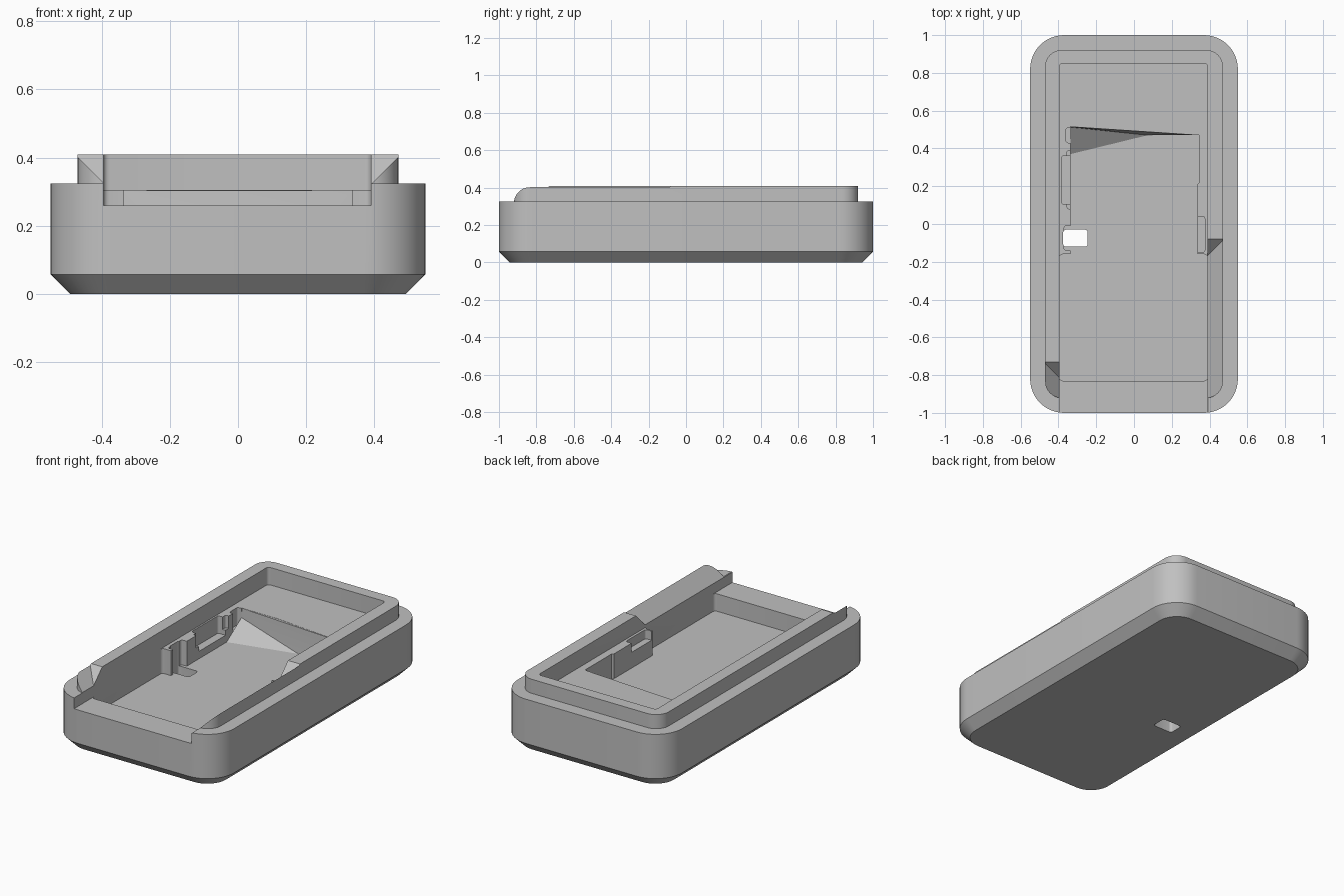
import bpy, bmesh, math
from mathutils import Vector

default = bpy.data.objects.get("Cube")
if default:
    bpy.data.objects.remove(default, do_unlink=True)

grey = bpy.data.materials.new("plain_grey")
grey.use_nodes = True
COLOUR = (0.53, 0.53, 0.53, 1)
grey.diffuse_color = COLOUR
grey.node_tree.nodes["Principled BSDF"].inputs["Base Color"].default_value = COLOUR


def finish(bm, name):
    bmesh.ops.recalc_face_normals(bm, faces=bm.faces[:])
    mesh = bpy.data.meshes.new(name)
    bm.to_mesh(mesh)
    bm.free()
    mesh.materials.append(grey)
    obj = bpy.data.objects.new(name, mesh)
    bpy.context.collection.objects.link(obj)
    return obj


def rounded_rect(x0, x1, y0, y1, r, steps=12):
    """Counter-clockwise outline with rounded corners."""
    corners = [(x1 - r, y1 - r), (x0 + r, y1 - r), (x0 + r, y0 + r), (x1 - r, y0 + r)]
    pts = []
    for quarter, (cx, cy) in enumerate(corners):
        for i in range(steps + 1):
            a = math.pi / 2 * (quarter + i / steps)
            pts.append((cx + r * math.cos(a), cy + r * math.sin(a)))
    return pts


def loft(name, rings):
    """Solid through (outline, z) rings that share a point count."""
    bm = bmesh.new()
    loops = [[bm.verts.new((x, y, z)) for x, y in pts] for pts, z in rings]
    n = len(loops[0])
    for low, high in zip(loops, loops[1:]):
        for i in range(n):
            j = (i + 1) % n
            bm.faces.new((low[i], low[j], high[j], high[i]))
    bm.faces.new(loops[0][::-1])
    bm.faces.new(loops[-1])
    return finish(bm, name)


def prism(name, pts, z0, z1):
    return loft(name, [(pts, z0), (pts, z1)])


def pocket(x0, x1, y0, y1, z0, z1, r=0.012):
    return prism("pocket_cutter", rounded_rect(x0, x1, y0, y1, r, 4), z0, z1)


def hull(name, pts):
    bm = bmesh.new()
    for p in pts:
        bm.verts.new(p)
    res = bmesh.ops.convex_hull(bm, input=bm.verts[:])
    bmesh.ops.delete(bm, geom=[v for v in bm.verts if not v.link_faces], context='VERTS')
    bmesh.ops.dissolve_limit(bm, angle_limit=0.01, verts=bm.verts[:], edges=bm.edges[:])
    return finish(bm, name)


def boolean(target, tool, operation='DIFFERENCE'):
    """Apply the boolean and remove its tool."""
    mod = target.modifiers.new("cut", 'BOOLEAN')
    mod.operation, mod.solver, mod.object = operation, 'EXACT', tool
    bpy.context.view_layer.update()
    graph = bpy.context.evaluated_depsgraph_get()
    mesh = bpy.data.meshes.new_from_object(target.evaluated_get(graph))
    target.modifiers.clear()
    target.data = mesh
    bpy.data.objects.remove(tool, do_unlink=True)


# Main shell: chamfered base, straight sides, stepped rim
def inset(d, r):
    return rounded_rect(-0.55 + d, 0.55 - d, -1 + d, 1 - d, r)


SHOULDER, TOP, SHELF, FLOOR = 0.325, 0.41, 0.305, 0.155
rim = rounded_rect(-0.47, 0.47, -0.92, 0.92, 0.085)
case = loft("case_shell", [(inset(0.058, 0.125), 0), (inset(0, 0.18), 0.058),
                           (inset(0, 0.18), SHOULDER), (rim, SHOULDER), (rim, TOP)])

# Shallow tray, open front slot and lower front floor
LEFT, RIGHT = -0.395, 0.39
boolean(case, pocket(LEFT, RIGHT, -0.83, 0.85, SHELF, 0.6, 0.018))
boolean(case, prism("slot_cutter", [(LEFT, -1.1), (RIGHT, -1.1), (RIGHT, -0.7), (LEFT, -0.7)], 0.26, 0.6))
boolean(case, pocket(LEFT, RIGHT, -0.83, -0.16, FLOOR, 0.5, 0.018))

# Deep bay behind the front floor
bay = [(-0.335, -0.3), (0.335, -0.3), (0.335, 0.21), (0.345, 0.22),
       (0.345, 0.47), (-0.1, 0.515), (-0.335, 0.515)]
boolean(case, prism("bay_cutter", bay, FLOOR, 0.5))

# Side recesses in the bay walls
for x0, x1, y0, y1, z0 in [(-0.385, -0.3, 0.105, 0.36, 0.2),
                           (-0.355, -0.3, 0.08, 0.39, 0.23),
                           (-0.36, -0.3, 0.43, 0.51, 0.2),
                           (-0.37, -0.3, -0.14, -0.01, FLOOR),
                           (0.3, 0.375, -0.15, 0.04, 0.25)]:
    boolean(case, pocket(x0, x1, y0, y1, z0, 0.5))

# Opening through the base
boolean(case, pocket(-0.375, -0.245, -0.12, -0.03, -0.1, 0.5, 0.015))

# Inward sloping front stretches of the rim
for side, end in [(-1, -0.73), (1, -0.08)]:
    pts = []
    for x in (0.38, 0.55):
        for z in (SHOULDER + x - 0.393, 0.6):
            pts += [(side * x, -1.1, z), (side * x, end + z - TOP, z)]
    boolean(case, hull("rim_cutter", pts))

# Slanted rear wall and corner ramp of the bay
lip = SHELF - 0.001
wall = hull("bay_rear_wall", [
    (-0.335, 0.515, lip), (-0.1, 0.515, lip), (0.345, 0.47, lip), (0.345, 0.47, 0.15),
    (0.07, 0.47, 0.15), (-0.335, 0.508, 0.15), (-0.335, 0.53, 0.15), (0.345, 0.53, 0.15),
    (-0.335, 0.53, lip), (0.345, 0.53, lip)])
ramp = hull("bay_corner_ramp", [
    (-0.336, 0.37, FLOOR), (0.08, 0.472, FLOOR), (-0.336, 0.515, 0.25),
    (-0.336, 0.515, 0.15), (-0.336, 0.37, 0.15), (0.08, 0.472, 0.15)])

# Smooth round corners, sharp edges elsewhere
for obj in (case, wall, ramp):
    bpy.ops.object.select_all(action='DESELECT')
    obj.select_set(True)
    bpy.context.view_layer.objects.active = obj
    bpy.ops.object.shade_smooth_by_angle(angle=math.radians(25))
